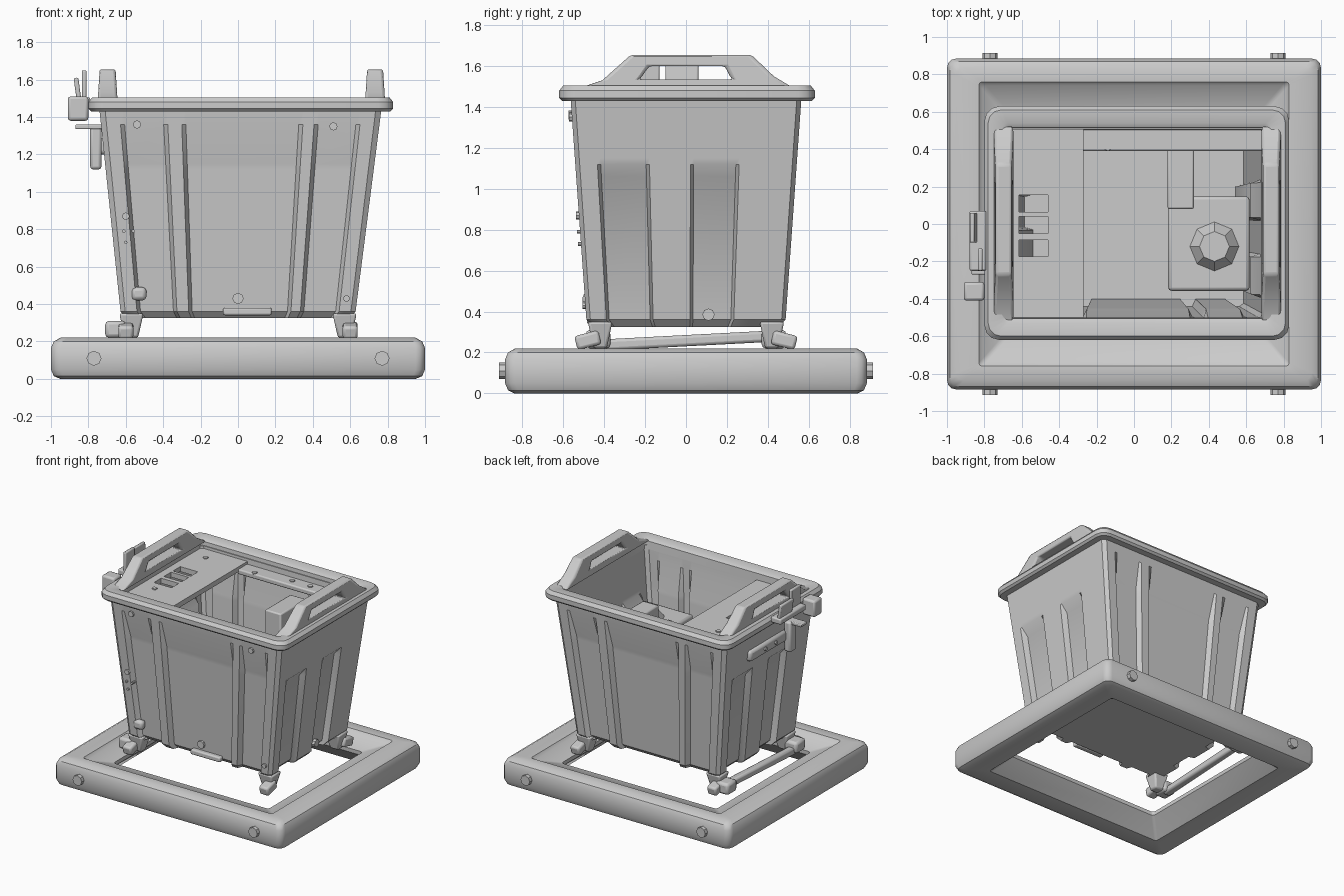
import bpy, bmesh, math
from mathutils import Vector, Matrix

if "Cube" in bpy.data.objects:
    bpy.data.objects.remove(bpy.data.objects["Cube"])


def finish(name, bm, bevel=0.0, smooth=True, seg=2):
    bmesh.ops.recalc_face_normals(bm, faces=bm.faces)
    me = bpy.data.meshes.new(name)
    bm.to_mesh(me)
    bm.free()
    ob = bpy.data.objects.new(name, me)
    bpy.context.collection.objects.link(ob)
    if bevel:
        m = ob.modifiers.new("bevel", 'BEVEL')
        m.width, m.segments, m.limit_method = bevel, seg, 'ANGLE'
    if smooth:
        bpy.ops.object.select_all(action='DESELECT')
        ob.select_set(True)
        bpy.context.view_layer.objects.active = ob
        bpy.ops.object.shade_smooth_by_angle(angle=math.radians(35))
    return ob


def loft(name, rings, closed=False, bevel=0.0):
    """Skin equal-length loops; either wrap the stack around or cap its ends."""
    bm = bmesh.new()
    rows = [[bm.verts.new(p) for p in r] for r in rings]
    n = len(rows[0])
    pairs = list(zip(rows, rows[1:])) + ([(rows[-1], rows[0])] if closed else [])
    for a, b in pairs:
        for i in range(n):
            j = (i + 1) % n
            bm.faces.new((a[i], a[j], b[j], b[i]))
    if not closed:
        bm.faces.new(rows[0])
        bm.faces.new(rows[-1])
    return finish(name, bm, bevel)


def box(name, x0, x1, y0, y1, z0, z1, bevel=0.01, taper=1.0, rot=(0, 'Y'), smooth=True):
    bm = bmesh.new()
    bmesh.ops.create_cube(bm, size=1)
    for v in bm.verts:
        k = taper if v.co.z < 0 else 1
        v.co = Vector((v.co.x * (x1 - x0) * k, v.co.y * (y1 - y0) * k, v.co.z * (z1 - z0)))
    bm.transform(Matrix.Translation(((x0 + x1) / 2, (y0 + y1) / 2, (z0 + z1) / 2))
                 @ Matrix.Rotation(math.radians(rot[0]), 4, rot[1]))
    return finish(name, bm, bevel, smooth)


def cyl(name, loc, r, h, axis='Z', n=8, r2=None):
    bm = bmesh.new()
    bmesh.ops.create_cone(bm, cap_ends=True, segments=n, radius1=r,
                          radius2=r if r2 is None else r2, depth=h)
    rot = {'Z': Matrix(), 'Y': Matrix.Rotation(math.pi / 2, 4, 'X'),
           'X': Matrix.Rotation(math.pi / 2, 4, 'Y')}[axis]
    bm.transform(Matrix.Translation(loc) @ rot)
    return finish(name, bm)


def rrect(hx, hy, z, r, cx=0.0, cy=0.0, n=3):
    pts = []
    for k, (sx, sy) in enumerate(((1, 1), (-1, 1), (-1, -1), (1, -1))):
        for i in range(n + 1):
            a = math.pi / 2 * (k + i / n)
            pts.append((cx + sx * (hx - r) + r * math.cos(a), cy + sy * (hy - r) + r * math.sin(a), z))
    return pts


# base frame: rounded outer edge, inner slope, open centre
loft("base_frame", [rrect(hx, hy, z, r) for hx, hy, z, r in (
    (0.95, 0.84, 0.0, .04), (0.985, 0.87, 0.015, .05), (1.0, 0.885, 0.05, .05),
    (1.0, 0.885, 0.165, .05), (0.985, 0.87, 0.2, .05), (0.95, 0.835, 0.22, .04),
    (0.83, 0.76, 0.215, .02), (0.81, 0.74, 0.19, .02), (0.68, 0.59, 0.15, .02),
    (0.68, 0.59, 0.12, .02), (0.80, 0.70, 0.0, .02))], closed=True)
for x in (-0.77, 0.77):
    for s in (-1, 1):
        cyl("frame_bolt", (x, s * 0.89, 0.11), 0.04, 0.05, 'Y')


# bin body: tapered shell with recessed vertical panels
FRONT = ((-.86, -.52), (-.42, .45), (.53, .86))
SIDE = ((-.8, -.33), (.04, .48))


def section(z, wf, ws, inset=0.0):
    t = (z - 0.33) / 1.12
    hx, hy = 0.625 + 0.13 * t - inset, 0.485 + 0.08 * t - inset
    cx, pts = 0.013 * t, []

    def side(panels, w):
        out = [(-.96, 0.0)]
        for a, b in panels:
            out += [(a, 0), (a + .03, w), (b - .03, w), (b, 0)]
        return out + [(.96, 0.0)]
    f, s = side(FRONT, wf * 0.04), side(SIDE, ws * 0.045)
    pts += [(cx + u * hx, -hy + d, z) for u, d in f]
    pts += [(cx + hx - d, u * hy, z) for u, d in s]
    pts += [(cx - u * hx, hy - d, z) for u, d in f]
    pts += [(cx - hx + d, -u * hy, z) for u, d in s]
    return pts


outer = [(.325, 1, 1, .03), (.36, 1, 1, 0), (1.06, 1, 1, 0), (1.12, 1, 0, 0),
         (1.15, 1, 0, 0), (1.36, 0, 0, 0), (1.46, 0, 0, 0)]
inner = [(1.46, 0, 0, .06), (1.36, 0, 0, .06), (1.15, 1, 0, .05), (1.12, 1, 0, .05),
         (1.06, 1, 1, .05), (.42, 1, 1, .05)]
loft("bin_body", [section(*a) for a in outer + inner])

# rolled rim around the opening
loft("bin_rim", [rrect(hx, hy, z, r, 0.015, 0.005) for hx, hy, z, r in (
    (0.75, 0.56, 1.43, .03), (0.80, 0.61, 1.43, .07), (0.815, 0.625, 1.445, .08),
    (0.815, 0.625, 1.48, .08), (0.795, 0.605, 1.505, .07), (0.72, 0.535, 1.505, .03),
    (0.695, 0.51, 1.49, .02), (0.69, 0.505, 1.43, .02))], closed=True)

# carry handles standing on both ends of the rim
OUT = ((-.53, 1.49), (-.41, 1.53), (-.27, 1.655), (.32, 1.655), (.43, 1.55), (.53, 1.49))
INN = ((-.23, 1.535), (-.215, 1.55), (-.18, 1.60), (.19, 1.60), (.215, 1.55), (.23, 1.535))
for s in (-1, 1):
    def hx(z, d):
        return s * 0.715 + 0.018 + d * (1 - 1.2 * (z - 1.49))
    loft("carry_handle", [[(hx(z, d), y, z) for y, z in prof] for prof, d in
                          ((OUT, -.053), (OUT, .053), (INN, .053), (INN, -.053))],
         closed=True, bevel=0.014)

# inner deck with three slots
deck = box("inner_deck", -.68, -.27, -.5, .52, 1.40, 1.44, 0, smooth=False)
for y in (.11, -.005, -.13):
    c = box("slot_cutter", -.615, -.46, y - .045, y + .045, 1.3, 1.5, 0)
    m = deck.modifiers.new("slot", 'BOOLEAN')
    m.object, m.operation, m.solver = c, 'DIFFERENCE', 'EXACT'
    bpy.context.view_layer.objects.active = deck
    bpy.ops.object.modifier_apply(modifier=m.name)
    bpy.data.objects.remove(c)
box("inner_ledge", -.28, .70, .39, .51, 1.38, 1.42)
box("inner_post", .18, .32, .08, .40, .45, 1.34)
box("inner_block", .18, .62, -.36, .15, .75, 1.1, 0.02, .85)
cyl("block_dome", (.43, -.12, 1.13), .135, .07, 'Z', 8, .08)
for x, y in ((-.55, .38), (-.55, -.26)):
    cyl("deck_bolt", (x, y, 1.44), .02, .016, 'Z', 6)
for x, y in ((-.14, .41), (.16, .45), (.32, .45)):
    cyl("ledge_bolt", (x, y, 1.42), .02, .016, 'Z', 6)

# bolts and drain plug on the front, drain plug on the side
for x, z, r in ((-.54, 1.36, .022), (.51, 1.35, .022), (-.6, .87, .02), (.58, .43, .018),
                (-.61, .79, .009), (-.56, .79, .009), (-.6, .73, .009)):
    cyl("front_bolt", (x, -.485 - .08 * (z - .33) / 1.12 + .005, z), r, .04, 'Y')
cyl("front_plug", (0, -.45, .43), .03, .04, 'Y')
box("front_foot_lip", -.08, .18, -.485, -.44, .34, .38)
cyl("side_plug", (.595, .11, .385), .03, .04, 'X')
box("corner_pad", -.57, -.49, -.505, -.45, .42, .49, 0.02)

# feet under the four corners and a tie bar on the left
for sx in (-1, 1):
    for sy in (-1, 1):
        x, y = sx * .57, sy * .42
        box("foot_bracket", x - .065, x + .065, y - .06, y + .06, .22, .35, .012, .55)
        box("foot_toe", x + sx * .03 - .04, x + sx * .03 + .04, y + sy * .06 - .06,
            y + sy * .06 + .06, .225, .295, .015, rot=(-sy * 14, 'X'))
for s in (-1, 1):
    box("tie_bar_end", -.71, -.60, s * .43 - .06, s * .43 + .06, .22, .31, .02)
box("tie_bar", -.69, -.63, -.42, .42, .23, .285, .015, rot=(3, 'X'))

# latch, clip blades and grip plate on the left end
box("latch_block", -.91, -.80, -.41, -.31, 1.38, 1.51, .015)
box("latch_arm", -.87, -.72, -.27, -.2, 1.335, 1.36, .006)
box("latch_tongue", -.79, -.73, -.26, -.18, 1.12, 1.36, .015)
box("clip_mount", -.88, -.79, -.25, .07, 1.46, 1.505, .01)
box("clip_blade_long", -.835, -.81, -.25, -.13, 1.48, 1.65, .008)
box("clip_blade_short", -.87, -.845, -.1, .06, 1.48, 1.61, .008, rot=(-8, 'Y'))
box("grip_plate", -.75, -.69, -.2, .26, 1.2, 1.285, .02)
for y in (-.05, .08):
    cyl("grip_bolt", (-.752, y, 1.243), .015, .02, 'X', 6)
